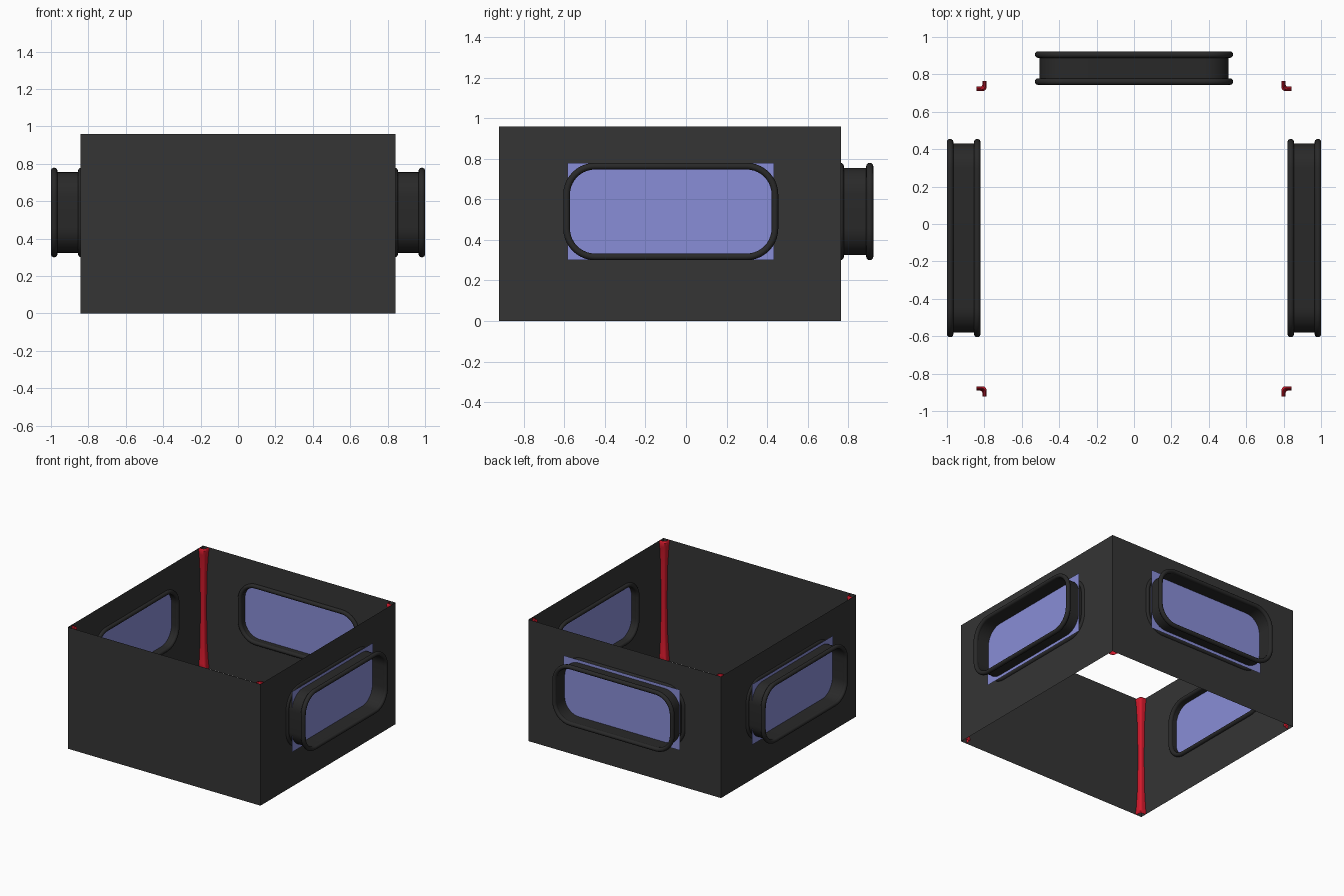
import bpy, bmesh, math
from mathutils import Matrix, Vector

if "Cube" in bpy.data.objects:
    bpy.data.objects.remove(bpy.data.objects["Cube"])

H = 0.96                       # wall height
X, YF, YB = 0.842, -0.922, 0.765   # wall planes
CU, CZ = -0.075, 0.54          # side window centre
HU, HV, R = 0.5135, 0.2235, 0.14   # window centreline half sizes, corner radius


def mat(name, col):
    m = bpy.data.materials.new(name)
    m.diffuse_color = col
    m.use_nodes = True
    m.node_tree.nodes["Principled BSDF"].inputs["Base Color"].default_value = m.diffuse_color
    return m


WALL = mat("dark_wall", (0.035, 0.035, 0.035, 1))
RUBBER = mat("dark_frame", (0.022, 0.022, 0.022, 1))
GLASS = mat("blue_glass", (0.25, 0.27, 0.68, 1))
RED = mat("red", (0.65, 0.01, 0.025, 1))


def finish(bm, name, m, mw=Matrix(), smooth=False, normals=True):
    if normals:
        bmesh.ops.recalc_face_normals(bm, faces=bm.faces)
    bm.transform(mw)
    me = bpy.data.meshes.new(name)
    bm.to_mesh(me)
    bm.free()
    ob = bpy.data.objects.new(name, me)
    bpy.context.collection.objects.link(ob)
    me.materials.append(m)
    if smooth:
        bpy.ops.object.select_all(action='DESELECT')
        ob.select_set(True)
        bpy.context.view_layer.objects.active = ob
        bpy.ops.object.shade_smooth_by_angle(angle=math.radians(50))
    return ob


def rounded(o=0.0, n=10):
    """Rounded rectangle outline grown by o."""
    pts = []
    for q, (sx, sy) in enumerate([(1, 1), (-1, 1), (-1, -1), (1, -1)]):
        for i in range(n + 1):
            a = (q + i / n) * math.pi / 2
            pts.append((sx * (HU - R) + (R + o) * math.cos(a),
                        sy * (HV - R) + (R + o) * math.sin(a)))
    return pts


def loft(bm, rings, closed_ring, closed_path):
    rv = [[bm.verts.new(p) for p in r] for r in rings]
    n = len(rv[0])
    for k in range(len(rv) if closed_path else len(rv) - 1):
        a, b = rv[k], rv[(k + 1) % len(rv)]
        for i in range(n if closed_ring else n - 1):
            j = (i + 1) % n
            bm.faces.new((a[i], a[j], b[j], b[i]))


def wall(name, u0, u1, mw, hole=True):
    # local space: x along wall, y up, z outward, origin at window centre
    bm = bmesh.new()
    loops = [[(u0, -CZ), (u1, -CZ), (u1, H - CZ), (u0, H - CZ)]]
    if hole:
        loops.append(rounded())
    edges = []
    for lp in loops:
        vs = [bm.verts.new((x, y, 0)) for x, y in lp]
        edges += [bm.edges.new((vs[i], vs[(i + 1) % len(vs)])) for i in range(len(vs))]
    bmesh.ops.triangle_fill(bm, use_beauty=True, use_dissolve=False, edges=edges,
                            normal=(0, 0, 1))
    finish(bm, name, WALL, mw)


def window(name, mw):
    # frame: two round beads joined by a sleeve
    for part, w in (("inner_bead", -0.004), ("outer_bead", 0.141)):
        bm = bmesh.new()
        rings = []
        for i in range(12):
            a = i * math.tau / 12
            o, d = 0.0165 * math.cos(a), 0.0175 * math.sin(a)
            rings.append([(x, y, w + d) for x, y in rounded(o)])
        loft(bm, rings, True, True)
        finish(bm, f"{name}_{part}", RUBBER, mw, True)
    bm = bmesh.new()
    prof = [(-0.008, 0), (-0.008, 0.14), (-0.014, 0.14), (-0.014, 0)]
    loft(bm, [[(x, y, d) for x, y in rounded(o)] for o, d in prof], True, True)
    finish(bm, f"{name}_sleeve", RUBBER, mw, True)
    # rectangular pane
    bm = bmesh.new()
    bm.faces.new([bm.verts.new((sx * 0.508, sy * 0.239, 0.036))
                  for sx, sy in ((-1, -1), (1, -1), (1, 1), (-1, 1))])
    finish(bm, f"{name}_pane", GLASS, mw, normals=False)


def frame_matrix(u, v, w, origin):
    m = Matrix((u, v, w)).transposed().to_4x4()
    m.translation = Vector(origin)
    return m


UP = (0, 0, 1)
right = frame_matrix((0, 1, 0), UP, (1, 0, 0), (X, CU, CZ))
left = frame_matrix((0, -1, 0), UP, (-1, 0, 0), (-X, CU, CZ))
back = frame_matrix((-1, 0, 0), UP, (0, 1, 0), (0, YB, CZ))
front = frame_matrix((1, 0, 0), UP, (0, -1, 0), (0, YF, CZ))

# walls and windows
wall("right_wall", YF - CU, YB - CU, right)
wall("left_wall", CU - YB, CU - YF, left)
wall("back_wall", -X, X, back)
wall("front_wall", -X, X, front, hole=False)
for n, m in (("right_window", right), ("left_window", left), ("back_window", back)):
    window(n, m)

# red corner trims, flaring toward the top and bottom
for sx in (-1, 1):
    for y, sy, n in ((YF, -1, "front"), (YB, 1, "back")):
        bm = bmesh.new()
        rings = []
        for z, s in ((0, 0.045), (0.012, 0.054), (0.05, 0.048), (0.2, 0.037), (0.48, 0.031),
                     (0.76, 0.037), (0.91, 0.048), (0.948, 0.054), (H, 0.045)):
            c = s * 0.6
            ring = [(0, s)] + [(c + (s - c) * math.sin(a), c + (s - c) * math.cos(a))
                               for a in (i * math.pi / 12 for i in range(7))] + [(s, 0)]
            rings.append([(sx * (X - p), y - sy * q, z) for p, q in ring])
        loft(bm, rings, False, False)
        finish(bm, f"{n}_{'left' if sx < 0 else 'right'}_trim", RED, smooth=True)
